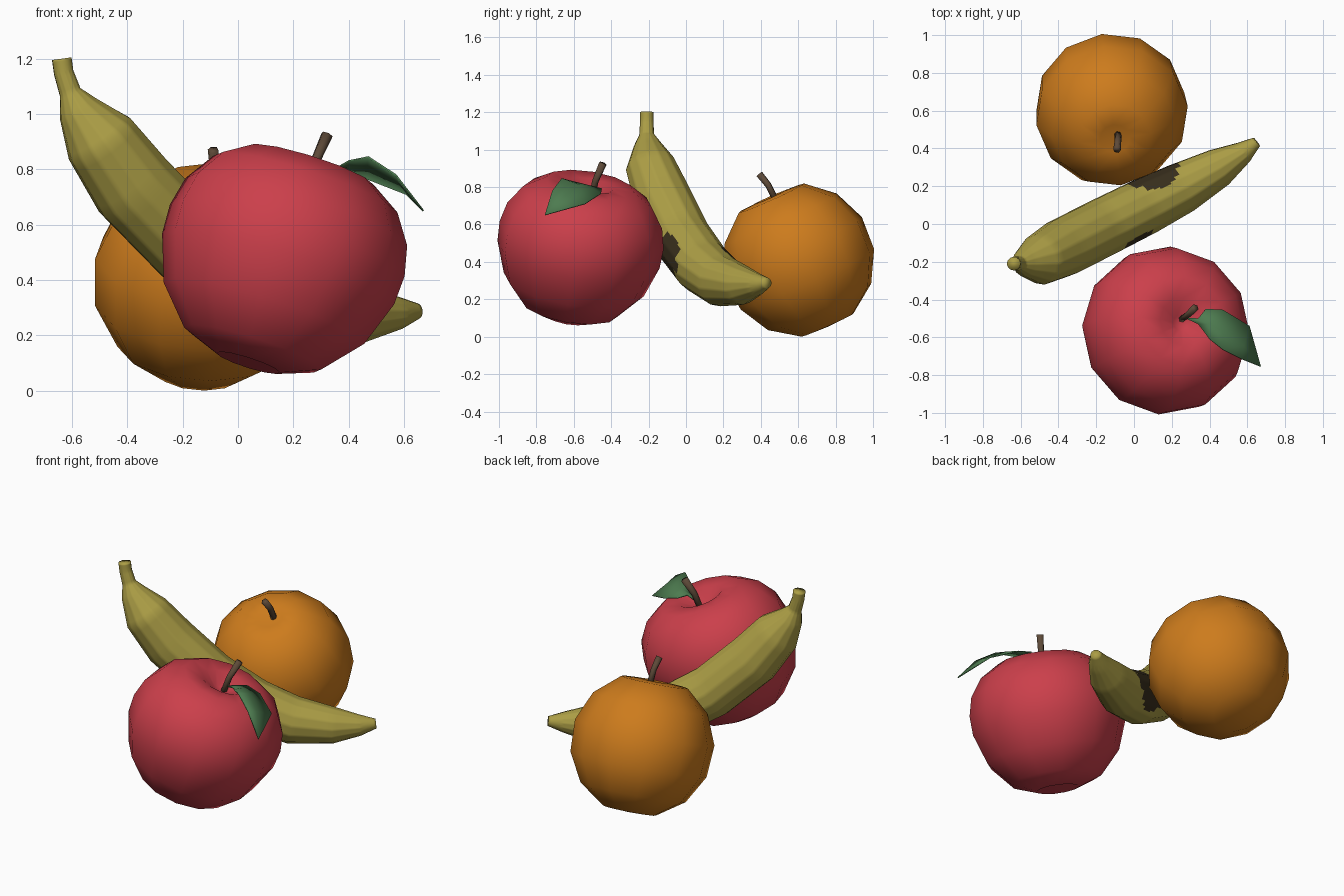
import bpy, bmesh, math
from mathutils import Vector, Quaternion

if "Cube" in bpy.data.objects:
    bpy.data.objects.remove(bpy.data.objects["Cube"])


def mat(name, r, g, b):
    m = bpy.data.materials.new(name)
    m.diffuse_color = (r, g, b, 1)
    m.use_nodes = True
    m.node_tree.nodes["Principled BSDF"].inputs["Base Color"].default_value = m.diffuse_color
    return m


RED = mat("apple red", 0.60, 0.05, 0.07)
ORANGE = mat("orange peel", 0.61, 0.20, 0.012)
YELLOW = mat("banana yellow", 0.41, 0.34, 0.06)
BRUISE = mat("dark bruise", 0.04, 0.028, 0.012)
BROWN = mat("stem brown", 0.11, 0.068, 0.04)
GREEN = mat("leaf green", 0.075, 0.20, 0.08)


def finish(name, bm, *mats):
    bmesh.ops.recalc_face_normals(bm, faces=bm.faces)
    me = bpy.data.meshes.new(name)
    bm.to_mesh(me)
    bm.free()
    for m in mats:
        me.materials.append(m)
    for p in me.polygons:
        p.use_smooth = True
    ob = bpy.data.objects.new(name, me)
    bpy.context.collection.objects.link(ob)
    return ob


def bridge(bm, rings):
    n = len(rings[0])
    for a, b in zip(rings, rings[1:]):
        for i in range(n):
            j = (i + 1) % n
            bm.faces.new((a[i], a[j], b[j], b[i]))


def fruit(name, profile, centre, axis, material, sides=12):
    """Lathe a profile of (radius, height); first and last points are poles."""
    q = Vector(axis).to_track_quat('Z', 'Y')
    c = Vector(centre)
    bm = bmesh.new()
    rings = [[bm.verts.new(c + q @ Vector((r * math.cos(2 * math.pi * i / sides),
                                           r * math.sin(2 * math.pi * i / sides), h)))
              for i in range(sides)] for r, h in profile[1:-1]]
    bridge(bm, rings)
    for ring, (r, h) in ((rings[0], profile[0]), (rings[-1], profile[-1])):
        pole = bm.verts.new(c + q @ Vector((0, 0, h)))
        for i in range(sides):
            bm.faces.new((ring[i], ring[(i + 1) % sides], pole))
    return finish(name, bm, material)


def tube(path, sides):
    """Sweep a polygon along (x, y, z, radius) points and cap the ends."""
    pts = [Vector(p[:3]) for p in path]
    bm = bmesh.new()
    rings = []
    tangent = (pts[1] - pts[0]).normalized()
    side = tangent.orthogonal().normalized()
    for k, p in enumerate(pts):
        t = (pts[min(k + 1, len(pts) - 1)] - pts[max(k - 1, 0)]).normalized()
        side = tangent.rotation_difference(t) @ side
        tangent = t
        rings.append([bm.verts.new(p + path[k][3] * (Quaternion(t, 2 * math.pi * i / sides) @ side))
                      for i in range(sides)])
    bridge(bm, rings)
    bm.faces.new(rings[0])
    bm.faces.new(rings[-1])
    return bm


# Apple, tilted to the right
fruit("apple",
      [(0, -.355), (.12, -.41), (.26, -.355), (.38, -.22), (.44, -.05),
       (.445, .06), (.42, .17), (.35, .275), (.24, .345), (.13, .34), (.04, .285), (0, .275)],
      (0.16, -0.567, 0.487), (0.3, 0.15, 0.94), RED)
finish("apple_stem", tube([(.25, -.505, .73, .018), (.28, -.485, .83, .018),
                           (.322, -.445, .925, .022)], 6), BROWN)

# Orange, tilted forward
R = 0.41
fruit("orange",
      [(0, -.39)] + [(R * math.sin(a), -R * math.cos(a))
                     for a in [math.radians(d) for d in (22, 48, 74, 100, 126, 152)]]
      + [(.08, .37), (0, .345)],
      (-0.12, 0.603, 0.41), (0.05, -0.4, 0.9), ORANGE)
finish("orange_stem", tube([(-.085, .48, .73, .018), (-.085, .44, .81, .018),
                            (-.09, .392, .87, .02)], 6), BROWN)

# Banana leaning between the two fruits
bm = tube([(-.637, -.21, 1.20, .036), (-.63, -.21, 1.15, .036), (-.607, -.21, 1.08, .04),
           (-.58, -.205, 1.02, .075), (-.50, -.19, .91, .135), (-.38, -.127, .74, .156),
           (-.17, -.02, .525, .156), (.05, .09, .375, .152), (.25, .19, .297, .138),
           (.45, .30, .275, .105), (.58, .38, .28, .06), (.65, .435, .288, .028)], 14)
bmesh.ops.subdivide_edges(bm, edges=[e for e in bm.edges if all(len(f.verts) == 4 for f in e.link_faces)],
                          cuts=5, use_grid_fill=True)
# Dark bruises where the banana touches the orange and the apple
bruises = [(Vector((.08, .28, .365)), .155), (Vector((.01, -.125, .43)), .125)]
for f in bm.faces:
    c = f.calc_center_median()
    if any((c - p).length < r for p, r in bruises):
        f.material_index = 1
finish("banana", bm, YELLOW, BRUISE)

# Leaf: two edges folded around a midrib
front = [(.34, -.53, .795), (.40, -.61, .83), (.47, -.665, .845), (.57, -.715, .78)]
rib = [(.34, -.51, .80), (.40, -.53, .81), (.47, -.57, .81), (.58, -.645, .755)]
back = [(.34, -.50, .80), (.38, -.45, .79), (.47, -.455, .765), (.61, -.54, .71)]
bm = bmesh.new()
rows = [[bm.verts.new(p) for p in row] for row in (front, rib, back)]
base = bm.verts.new((.265, -.495, .775))
tip = bm.verts.new((.67, -.755, .65))
for a, b in zip(rows, rows[1:]):
    for i in range(3):
        bm.faces.new((a[i], a[i + 1], b[i + 1], b[i]))
    bm.faces.new((base, a[0], b[0]))
    bm.faces.new((a[3], tip, b[3]))
leaf = finish("apple_leaf", bm, GREEN)
thick = leaf.modifiers.new("thickness", 'SOLIDIFY')
thick.thickness = 0.006
thick.offset = 0
